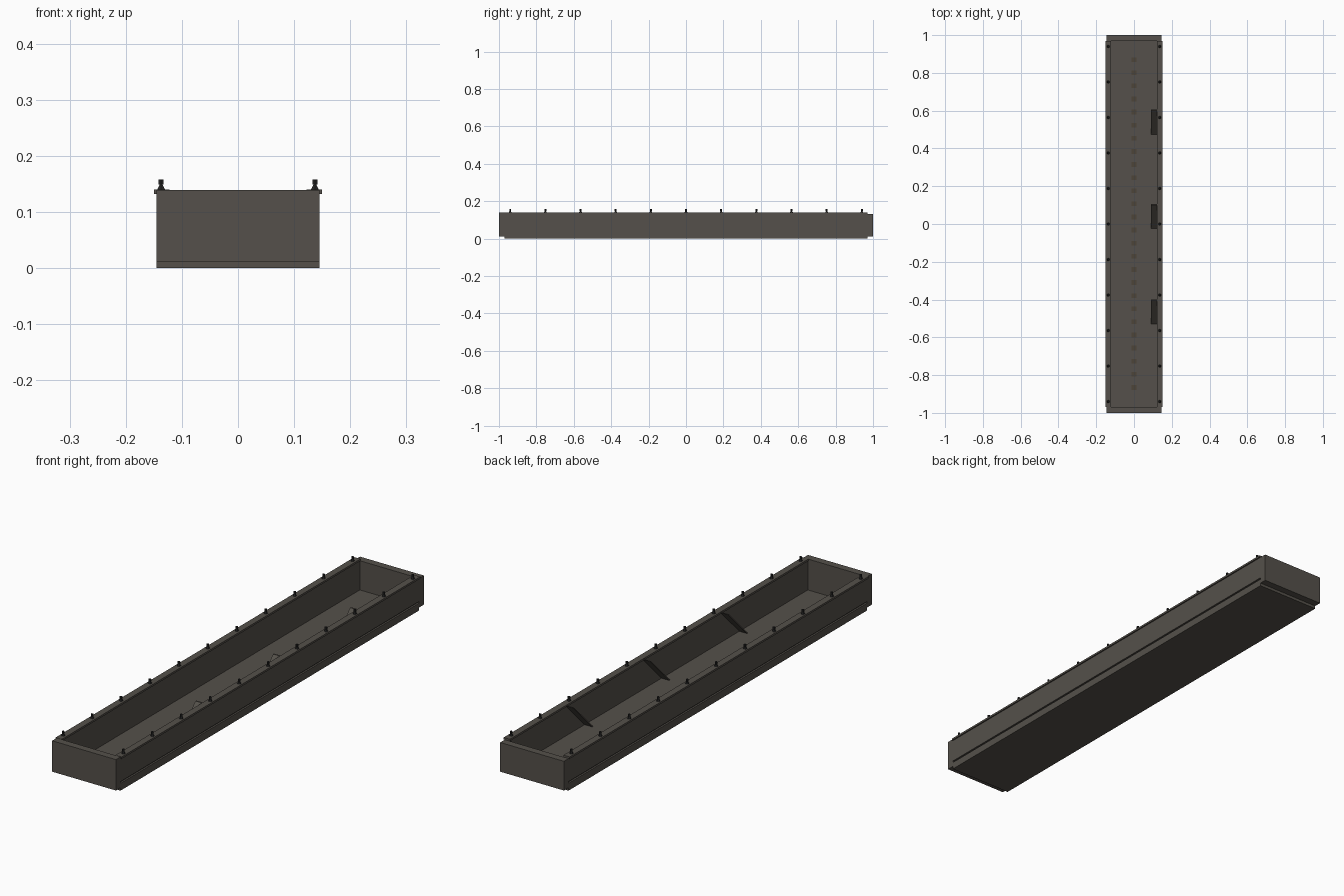
import bpy, bmesh, math
from mathutils import Matrix

if "Cube" in bpy.data.objects:
    bpy.data.objects.remove(bpy.data.objects["Cube"], do_unlink=True)


def material(name, rgb):
    m = bpy.data.materials.new(name)
    m.use_nodes = True
    m.diffuse_color = (*rgb, 1)
    m.node_tree.nodes["Principled BSDF"].inputs["Base Color"].default_value = (*rgb, 1)
    return m


METAL = material("warm grey metal", (0.09, 0.081, 0.069))
BLACK = material("black steel", (0.018, 0.018, 0.018))
BROWN = material("brown chip", (0.075, 0.058, 0.04))


def finish(name, bm, mat):
    bmesh.ops.recalc_face_normals(bm, faces=bm.faces)
    mesh = bpy.data.meshes.new(name)
    bm.to_mesh(mesh)
    bm.free()
    mesh.materials.append(mat)
    ob = bpy.data.objects.new(name, mesh)
    bpy.context.collection.objects.link(ob)
    return ob


def box(name, x, y, z, mat=METAL):
    """Box spanning the given (low, high) ranges."""
    bm = bmesh.new()
    spans = (x, y, z)
    centre = [(a + b) / 2 for a, b in spans]
    size = [b - a for a, b in spans]
    bmesh.ops.create_cube(bm, size=1, matrix=Matrix.Translation(centre) @ Matrix.Diagonal((*size, 1)))
    return finish(name, bm, mat)


def sided(side, low, high):
    return tuple(sorted((side * low, side * high)))


END = 0.97      # inner face of the end blocks
RIM = 0.14      # top of the rim

# Base pan and floor
box("base_pan", (-0.145, 0.145), (-END, END), (0, 0.012))

# Long sides: lower strip, recessed groove, wall and rim
for side, label in ((1, "left"), (-1, "right")):
    box(label + "_base_strip", sided(side, 0.125, 0.145), (-END, END), (0.012, 0.03))
    box(label + "_groove", sided(side, 0.125, 0.138), (-END, END), (0.03, 0.037))
    box(label + "_wall", sided(side, 0.125, 0.145), (-END, END), (0.037, 0.132))
    box(label + "_rim", sided(side, 0.122, 0.15), (-END, END), (0.132, RIM))

# End blocks, the back one slightly lower
box("front_end", (-0.145, 0.145), (-1, -END), (0.012, 0.139))
box("back_end", (-0.145, 0.145), (END, 1), (0.012, 0.132))

# Row of small chips down the middle of the floor
for i in range(26):
    y = 0.87 - i * 0.0694
    box("floor_chip", (-0.0125, 0.0125), (y - 0.0125, y + 0.0125), (0.012, 0.018), BROWN)

# Thin sloping braces against the left wall
for y in (0.605, 0.105, -0.4):
    bm = bmesh.new()
    profile = ((y, 0.138), (y - 0.005, 0.138), (y - 0.13, 0.012), (y - 0.125, 0.012))
    face = bm.faces.new([bm.verts.new((0.09, py, pz)) for py, pz in profile])
    out = bmesh.ops.extrude_face_region(bm, geom=[face])
    bmesh.ops.translate(bm, vec=(0.035, 0, 0), verts=[v for v in out["geom"] if isinstance(v, bmesh.types.BMVert)])
    finish("brace", bm, METAL)

# Studs on the rim: flared foot below a hexagonal head
for side in (1, -1):
    for i in range(11):
        bm = bmesh.new()
        for z, depth, r1, r2 in ((0.144, 0.009, 0.008, 0.003), (0.153, 0.009, 0.005, 0.005)):
            bmesh.ops.create_cone(bm, cap_ends=True, segments=6, radius1=r1, radius2=r2, depth=depth,
                                  matrix=Matrix.Translation((side * 0.137, 0.94 - i * 0.188, z)))
        finish("rim_stud", bm, BLACK)
